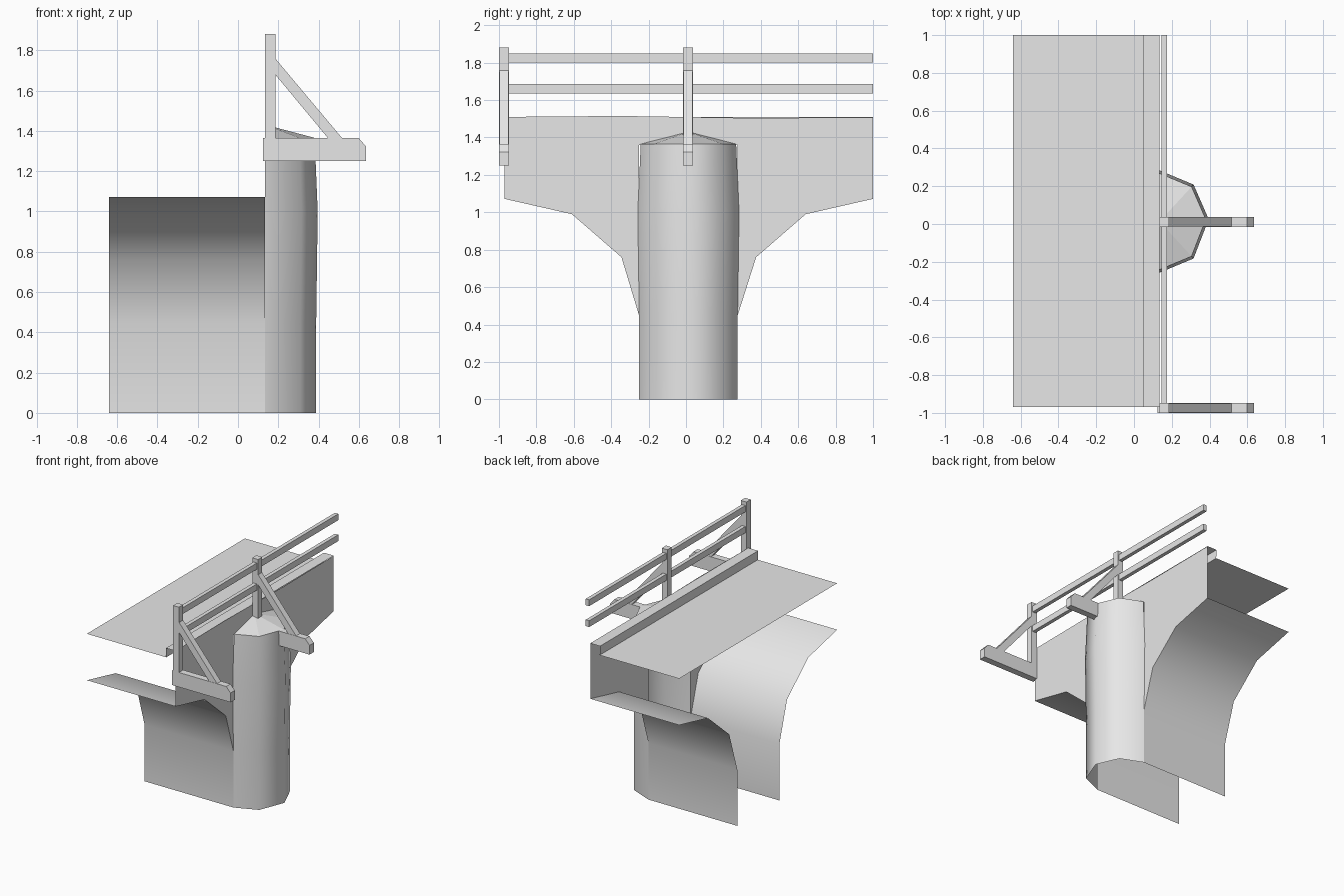
import bpy

if "Cube" in bpy.data.objects:
    bpy.data.objects.remove(bpy.data.objects["Cube"])

stone = bpy.data.materials.new("light grey")
stone.diffuse_color = (0.8, 0.8, 0.8, 1)
stone.use_nodes = True
stone.node_tree.nodes["Principled BSDF"].inputs["Base Color"].default_value = stone.diffuse_color

XB, XW = -0.64, 0.135      # back edge of the slice, outer wall plane
Y0, Y1, YC = -0.97, 1.0, 0.013


def mesh(name, verts, faces, smooth=False):
    me = bpy.data.meshes.new(name)
    me.from_pydata(verts, [], faces)
    me.materials.append(stone)
    if smooth:
        me.polygons.foreach_set("use_smooth", [True] * len(me.polygons))
    me.update()
    ob = bpy.data.objects.new(name, me)
    bpy.context.collection.objects.link(ob)
    return ob


def sheet(name, rows, smooth=False):
    """Grid of quads through equally long rows of points."""
    n = len(rows[0])
    faces = [(r * n + i, r * n + i + 1, (r + 1) * n + i + 1, (r + 1) * n + i)
             for r in range(len(rows) - 1) for i in range(n - 1)]
    return mesh(name, [p for row in rows for p in row], faces, smooth)


def prism(name, outline, ya, yb):
    """Solid from an x,z outline (counter-clockwise seen from the front)."""
    n = len(outline)
    verts = [(x, y, z) for y in (ya, yb) for x, z in outline]
    faces = [tuple(range(n)), tuple(range(2 * n - 1, n - 1, -1))]
    faces += [(i, i + n, (i + 1) % n + n, (i + 1) % n) for i in range(n)]
    return mesh(name, verts, faces)


def rect(x0, x1, z0, z1):
    return [(x0, z0), (x1, z0), (x1, z1), (x0, z1)]


# Half arches on both sides of the pier
left = [(Y0, 1.072), (-0.61, 0.99), (-0.345, 0.76), (-0.25, 0.445), (-0.25, 0)]
right = [(Y1, 1.072), (0.64, 0.99), (0.375, 0.76), (0.275, 0.445), (0.275, 0)]
sheet("arch_left", [[(XB, y, z) for y, z in left],
                    [(XW, y, z) for y, z in left]][::-1], True)
sheet("arch_right", [[(XB, y, z) for y, z in right],
                     [(XW, y, z) for y, z in right]], True)

# Outer wall, open behind the pier
outline = left[:4] + [(-0.25, 1.36), (YC, 1.43), (0.275, 1.36)] + right[3::-1]
outline += [(Y1, 1.508), (0.35, 1.504), (-0.35, 1.515), (Y0, 1.51)]
mesh("side_wall", [(XW, y, z) for y, z in outline], [tuple(range(len(outline)))])

# Kerb on top of the wall, and road deck
kerb = [(XW, 1.51), (0.05, 1.51), (0.053, 1.438)]
sheet("kerb", [[(x, y, z) for x, z in kerb] for y in (Y1, Y0)])
sheet("road_deck", [[(XB, Y0, 1.438), (0.053, Y0, 1.438)],
                    [(XB, Y1, 1.438), (0.053, Y1, 1.438)]])

# Rounded pier shaft with a slight bulge, and its sloping cap
plan = [(XW, -0.263), (0.31, -0.19), (0.388, 0.012), (0.31, 0.19), (XW, 0.263)]


def ring(z, s):
    return [(XW + (x - XW) * s, YC + y * s, z) for x, y in plan]


shaft = [ring(0, 1), ring(0.445, 1), ring(1.0, 1.03), ring(1.365, 0.97)]
sheet("pier_shaft", shaft, True)
mesh("pier_cap", shaft[-1] + [(XW, YC, 1.43)],
     [(i, i + 1, 5) for i in range(4)])

# Timber railing: two posts with outrigger and brace
for tag, ya in (("end", -1.0), ("middle", -0.015)):
    yb = ya + 0.053
    prism("post_" + tag, rect(0.135, 0.185, 1.3, 1.88), ya, yb)
    prism("outrigger_" + tag, [(0.125, 1.25), (0.635, 1.25), (0.635, 1.323),
                               (0.598, 1.365), (0.125, 1.365)], ya, yb)
    prism("brace_" + tag, [(0.18, 1.685), (0.45, 1.36), (0.52, 1.36),
                           (0.18, 1.765)], ya + 0.002, yb - 0.002)

# Horizontal rails
for tag, z in (("top", 1.8), ("lower", 1.635)):
    prism("rail_" + tag, rect(0.145, 0.175, z, z + 0.05), -0.96, 1.0)
